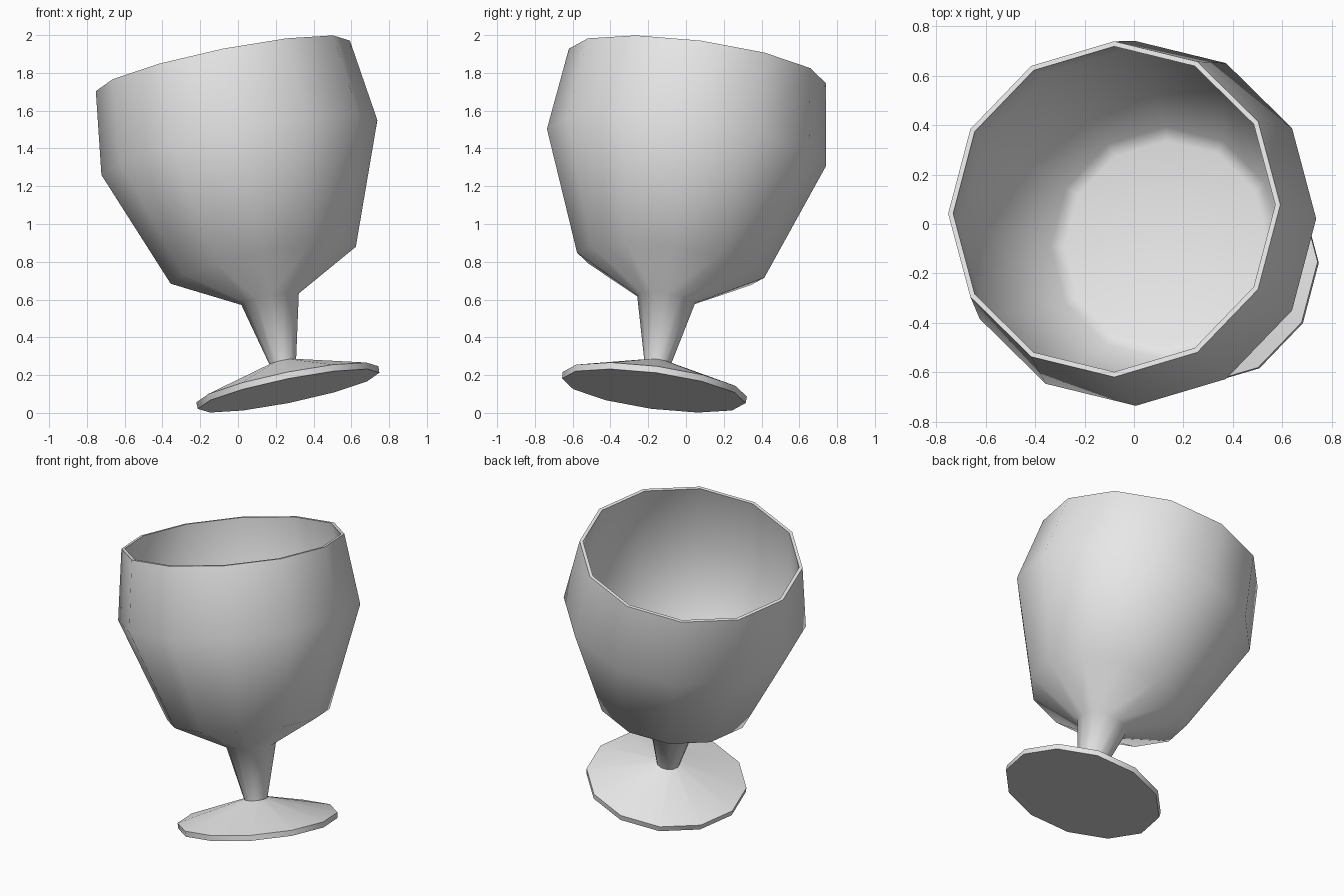
import bpy, bmesh, math
from mathutils import Matrix, Vector

if "Cube" in bpy.data.objects:
    bpy.data.objects.remove(bpy.data.objects["Cube"])

SIDES = 12

grey = bpy.data.materials.new("pale_grey")
grey.diffuse_color = (0.8, 0.8, 0.8, 1)
grey.use_nodes = True
grey.node_tree.nodes["Principled BSDF"].inputs["Base Color"].default_value = grey.diffuse_color

# Lathe profile: (radius, distance along the axis), foot -> rim -> inside floor
profile = [
    (0.49, 0.0), (0.492, 0.035),                 # foot edge
    (0.072, 0.157), (0.155, 0.499),              # stem
    (0.50, 0.684), (0.745, 1.325), (0.686, 1.77),  # outer bowl
    (0.665, 1.77), (0.724, 1.325),               # rim and inner wall
    (0.475, 0.715), (0.42, 0.695),               # rounded inside floor
]

# Leaning axis frame
z_axis = Vector((-0.1967, 0.130, 0.972)).normalized()
x_axis = Vector((0, 0.991, -0.133)).cross(z_axis).normalized()
y_axis = z_axis.cross(x_axis)
frame = Matrix((x_axis, y_axis, z_axis)).transposed().to_4x4()
frame.translation = (0.268, -0.17, 0.117)


def lathe(name, points):
    bm = bmesh.new()
    rings = [[bm.verts.new((r * math.cos(math.tau * i / SIDES),
                            r * math.sin(math.tau * i / SIDES), z))
              for i in range(SIDES)] for r, z in points]
    for a, b in zip(rings, rings[1:]):
        for i in range(SIDES):
            j = (i + 1) % SIDES
            bm.faces.new((a[i], a[j], b[j], b[i]))
    bm.faces.new(rings[0][::-1])   # underside
    bm.faces.new(rings[-1])        # inside floor
    bm.transform(frame)
    bmesh.ops.recalc_face_normals(bm, faces=bm.faces)
    mesh = bpy.data.meshes.new(name)
    bm.to_mesh(mesh)
    bm.free()
    mesh.materials.append(grey)
    obj = bpy.data.objects.new(name, mesh)
    bpy.context.collection.objects.link(obj)
    return obj


goblet = lathe("goblet", profile)
bpy.context.view_layer.objects.active = goblet
goblet.select_set(True)
bpy.ops.object.shade_smooth_by_angle(angle=math.radians(52))
